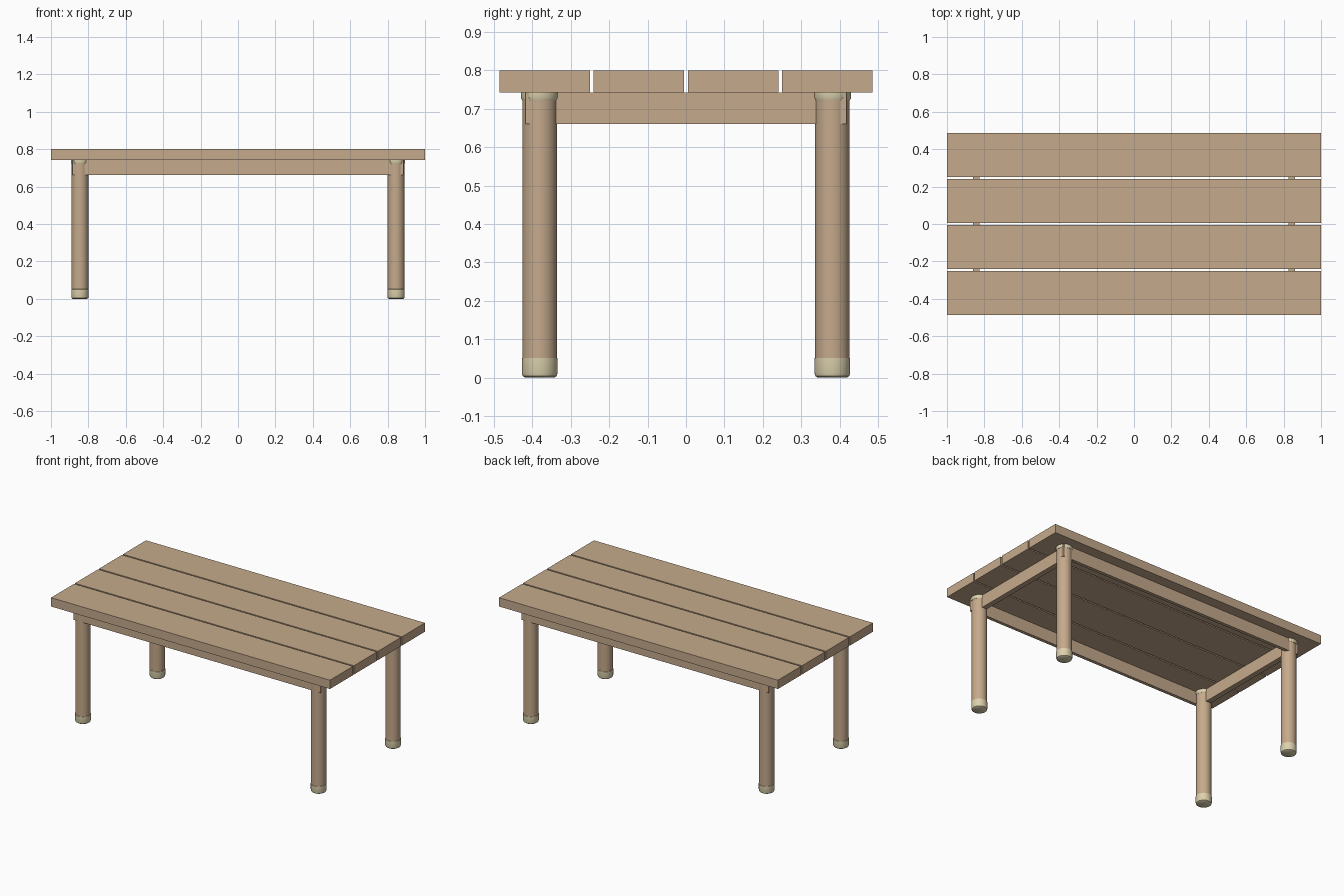
import bpy, bmesh, math

if "Cube" in bpy.data.objects:
    bpy.data.objects.remove(bpy.data.objects["Cube"])


def material(name, color):
    m = bpy.data.materials.new(name)
    m.diffuse_color = color
    m.use_nodes = True
    m.node_tree.nodes["Principled BSDF"].inputs["Base Color"].default_value = m.diffuse_color
    return m


WOOD = material("wood", (0.56, 0.40, 0.26, 1))
CREAM = material("cream", (0.72, 0.64, 0.42, 1))


def finish(bm, name, mat, smooth=False):
    bmesh.ops.recalc_face_normals(bm, faces=bm.faces)
    me = bpy.data.meshes.new(name)
    bm.to_mesh(me)
    bm.free()
    me.materials.append(mat)
    ob = bpy.data.objects.new(name, me)
    bpy.context.collection.objects.link(ob)
    if smooth:
        bpy.ops.object.select_all(action='DESELECT')
        ob.select_set(True)
        bpy.context.view_layer.objects.active = ob
        bpy.ops.object.shade_smooth_by_angle(angle=math.radians(35))
    return ob


def box(name, center, size):
    bm = bmesh.new()
    bmesh.ops.create_cube(bm, size=1)
    bmesh.ops.scale(bm, vec=size, verts=bm.verts)
    bmesh.ops.translate(bm, vec=center, verts=bm.verts)
    return finish(bm, name, WOOD)


def turned(name, x, y, profile, mat, sides=32):
    """Closed solid of revolution from (radius, z) pairs."""
    bm = bmesh.new()
    rings = [[bm.verts.new((x + r * math.cos(2 * math.pi * i / sides),
                            y + r * math.sin(2 * math.pi * i / sides), z))
              for i in range(sides)] for r, z in profile]
    for a, b in zip(rings, rings[1:]):
        for i in range(sides):
            j = (i + 1) % sides
            bm.faces.new((a[i], a[j], b[j], b[i]))
    bm.faces.new(rings[0])
    bm.faces.new(rings[-1])
    return finish(bm, name, mat, True)


# Table top planks
for i in range(4):
    box(f"plank_{i + 1}", (0, (i - 1.5) * 0.2455, 0.7715), (2.0, 0.236, 0.057))

# Legs with foot caps and top collars
LX, LY = 0.845, 0.381
for sx, xn in ((-1, "left"), (1, "right")):
    for sy, yn in ((-1, "front"), (1, "back")):
        x, y = sx * LX, sy * LY
        turned(f"{yn}_{xn}_leg", x, y, [(0.045, 0.045), (0.045, 0.73)], WOOD)
        turned(f"{yn}_{xn}_foot", x, y,
               [(0.038, 0), (0.044, 0.004), (0.0465, 0.012), (0.0465, 0.051), (0.044, 0.052)], CREAM)
        turned(f"{yn}_{xn}_collar", x, y,
               [(0.046, 0.722), (0.049, 0.73), (0.049, 0.743)], CREAM)

# Long rails pass through the legs, short rails join leg centres
for s, n in ((-1, "front"), (1, "back")):
    box(f"{n}_rail", (0, s * 0.408, 0.7015), (1.77, 0.021, 0.081))
for s, n in ((-1, "left"), (1, "right")):
    box(f"{n}_rail", (s * 0.843, 0, 0.7015), (0.034, 0.76, 0.081))
